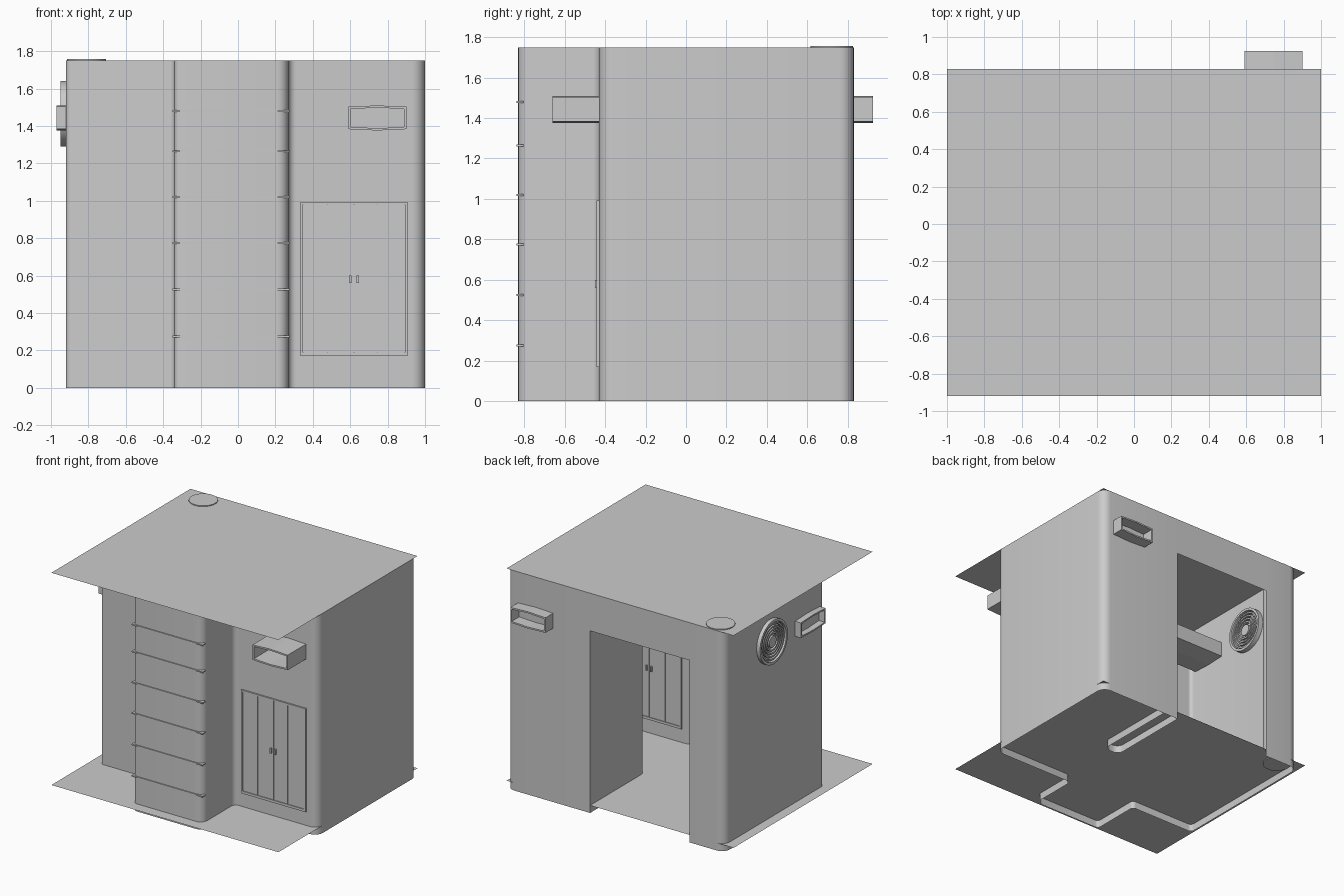
import bpy, bmesh, math
from mathutils import Vector, Matrix

if "Cube" in bpy.data.objects:
    bpy.data.objects.remove(bpy.data.objects["Cube"])


def finish(name, bm, smooth=False):
    bmesh.ops.recalc_face_normals(bm, faces=bm.faces) if smooth is None else None
    me = bpy.data.meshes.new(name)
    bm.to_mesh(me)
    bm.free()
    ob = bpy.data.objects.new(name, me)
    bpy.context.collection.objects.link(ob)
    if smooth:
        bpy.ops.object.select_all(action='DESELECT')
        ob.select_set(True)
        bpy.context.view_layer.objects.active = ob
        bpy.ops.object.shade_smooth_by_angle(angle=math.radians(35))
    return ob


def box(name, x0, x1, y0, y1, z0, z1):
    bm = bmesh.new()
    m = Matrix.Translation(((x0 + x1) / 2, (y0 + y1) / 2, (z0 + z1) / 2)) \
        @ Matrix.Diagonal((x1 - x0, y1 - y0, z1 - z0, 1))
    bmesh.ops.create_cube(bm, size=1, matrix=m)
    return finish(name, bm)


def fillet(path, n=6):
    """Round each (x, y, radius) corner of an open 2D path."""
    out = []
    for i, (x, y, r) in enumerate(path):
        p = Vector((x, y))
        if r == 0 or i in (0, len(path) - 1):
            out.append(p)
            continue
        a = p + (Vector(path[i - 1][:2]) - p).normalized() * r
        b = p + (Vector(path[i + 1][:2]) - p).normalized() * r
        c = a + b - p
        for k in range(n + 1):
            t = k / n * math.pi / 2
            out.append(c + (a - c) * math.cos(t) + (b - c) * math.sin(t))
    return out


def sheet(name, pts, z0, z1):
    bm = bmesh.new()
    lo = [bm.verts.new((p.x, p.y, z0)) for p in pts]
    hi = [bm.verts.new((p.x, p.y, z1)) for p in pts]
    for i in range(len(pts) - 1):
        bm.faces.new((lo[i], lo[i + 1], hi[i + 1], hi[i]))
    return finish(name, bm, True)


def plane(name, z):
    bm = bmesh.new()
    bm.faces.new([bm.verts.new((x, y, z)) for x, y in
                  ((-1, -.92), (1, -.92), (1, .83), (-1, .83))])
    return finish(name, bm)


# floor and roof sheets
plane("floor", .06)
plane("roof", 1.75)

# outer wall, following the plan from one doorway edge to the other
plan = [(-.61, .83, 0), (-.92, .83, .07), (-.92, -.42, .03), (-.34, -.42, .03),
        (-.34, -.83, .03), (.27, -.83, .06), (.27, -.43, .04), (1, -.43, .07),
        (1, .83, .07), (.264, .83, 0)]
sheet("outer_wall", fillet(plan), 0, 1.75)
sheet("doorway_lintel", [Vector((.264, .83)), Vector((-.61, .83))], 1.45, 1.75)

# inner partition beside the doorway
sheet("partition_wall", fillet([(.40, .83, 0), (.40, .13, .055), (.264, .13, .055),
                                (.264, .83, 0)]), 0, 1.75)

# corner pipe through floor and roof
bm = bmesh.new()
bmesh.ops.create_cone(bm, cap_ends=True, segments=48, radius1=.105, radius2=.105,
                      depth=1.705, matrix=Matrix.Translation((-.81, .72, .9045)))
finish("corner_pipe", bm, True)

# horizontal trim bars on the front bay
for i, z in enumerate((.275, .525, .775, 1.02, 1.265, 1.48)):
    box(f"trim_bar_{i + 1}", -.35, .275, -.838, -.80, z - .005, z + .005)


# rectangular air ducts with gently bowed top and bottom
def duct(name, mouth, angle, length=.6):
    bm = bmesh.new()
    loops = []
    for inset, y in ((0, 0), (0, length), (.012, length), (.012, 0)):
        w, h, b = .155 - inset, .06 - inset, .067 - inset
        loops.append([bm.verts.new((x, y, z)) for x, z in
                      ((-w, -h), (0, -b), (w, -h), (w, h), (0, b), (-w, h))])
    for k in range(4):
        a, c = loops[k], loops[(k + 1) % 4]
        for i in range(6):
            j = (i + 1) % 6
            bm.faces.new((a[i], a[j], c[j], c[i]))
    bmesh.ops.recalc_face_normals(bm, faces=bm.faces)
    ob = finish(name, bm)
    ob.location = mouth
    ob.rotation_euler.z = angle


duct("front_duct", (.745, -.66, 1.443), 0)
duct("back_duct", (.745, .925, 1.443), math.pi)
duct("left_duct", (-.97, -.215, 1.443), -math.pi / 2)


# round fan grille: concentric rings and a hub on the left wall
def ring(name, r0, r1, d0, d1, seg=48):
    bm = bmesh.new()
    prof = [(r0, d0), (r1, d0), (r1, d1), (r0, d1)]
    rows = []
    for s in range(seg):
        t = 2 * math.pi * s / seg
        rows.append([bm.verts.new((d, .25 + r * math.cos(t), 1.465 + r * math.sin(t)))
                     for r, d in prof])
    for s in range(seg):
        a, b = rows[s], rows[(s + 1) % seg]
        for i in range(4):
            j = (i + 1) % 4
            bm.faces.new((a[i], a[j], b[j], b[i]))
    bmesh.ops.recalc_face_normals(bm, faces=bm.faces)
    finish(name, bm, True)


ring("fan_rim", .155, .175, -.95, -.88)
for i in range(4):
    r = .062 + i * .024
    ring(f"fan_ring_{i + 1}", r, r + .012, -.94, -.89)
bm = bmesh.new()
bmesh.ops.create_cone(bm, cap_ends=True, segments=32, radius1=.045, radius2=.045, depth=.05,
                      matrix=Matrix.Translation((-.915, .25, 1.465)) @ Matrix.Rotation(math.pi / 2, 4, 'Y'))
finish("fan_hub", bm, True)

# panelled door in the recess: frame, leaves, handles on both faces
box("door_frame_left", .335, .348, -.442, -.418, .17, .99)
box("door_frame_right", .892, .905, -.442, -.418, .17, .99)
box("door_frame_top", .335, .905, -.442, -.418, .98, .993)
box("door_sill", .335, .905, -.442, -.418, .17, .19)
for i, (x0, x1) in enumerate(((.35, .478), (.482, .618), (.622, .743), (.747, .89))):
    box(f"door_leaf_{i + 1}", x0, x1, -.436, -.424, .19, .98)
for i, x in enumerate((.60, .64)):
    box(f"door_handle_{i + 1}", x - .006, x + .006, -.45, -.41, .56, .60)
